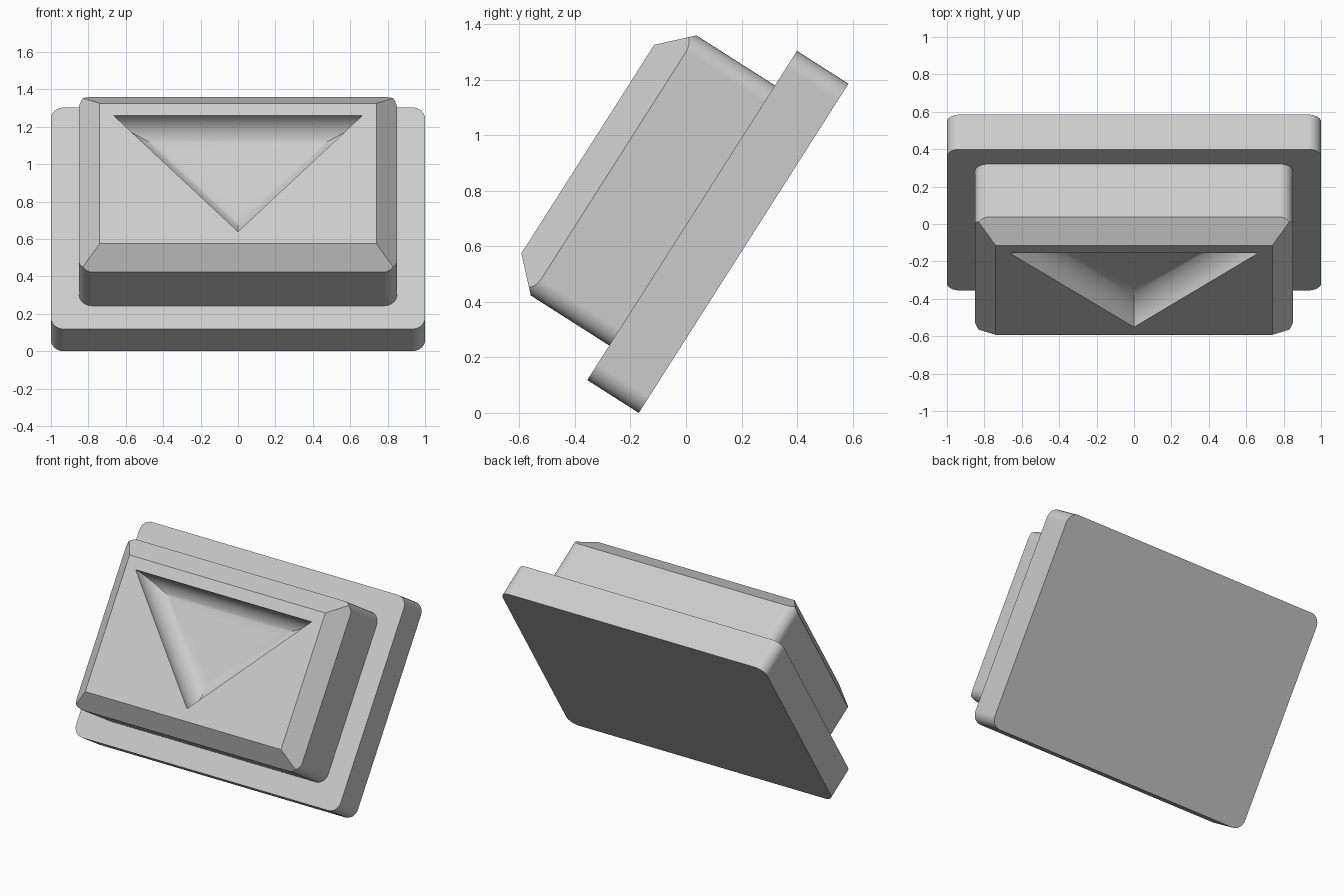
import bpy, bmesh
from math import radians, sin, cos, pi
from mathutils import Matrix, Vector

if "Cube" in bpy.data.objects:
    bpy.data.objects.remove(bpy.data.objects["Cube"], do_unlink=True)

# Everything is modelled lying flat, then tilted back by this matrix
TILT = Matrix.Translation((0, 0.2075, 0.5925)) @ Matrix.Rotation(radians(57.5), 4, 'X')
PLATE_TOP, BUTTON_TOP, CHAMFER = 0.22, 0.665, 0.11
HALF_X, HALF_Y = 0.85, 0.555

grey = bpy.data.materials.new("light_grey")
grey.use_nodes = True
grey.diffuse_color = (0.6, 0.6, 0.6, 1)
grey.node_tree.nodes["Principled BSDF"].inputs["Base Color"].default_value = (0.6, 0.6, 0.6, 1)


def make_object(name, bm):
    bmesh.ops.recalc_face_normals(bm, faces=bm.faces)
    mesh = bpy.data.meshes.new(name)
    bm.to_mesh(mesh)
    bm.free()
    mesh.materials.append(grey)
    obj = bpy.data.objects.new(name, mesh)
    bpy.context.collection.objects.link(obj)
    obj.matrix_world = TILT
    return obj


def loft(bm, rings):
    """Skin a stack of equal-sized rings and cap both ends."""
    rows = [[bm.verts.new(p) for p in ring] for ring in rings]
    n = len(rows[0])
    for a, b in zip(rows, rows[1:]):
        for i in range(n):
            bm.faces.new((a[i], a[(i + 1) % n], b[(i + 1) % n], b[i]))
    bm.faces.new(rows[0])
    bm.faces.new(rows[-1])


def rounded_slab(hx, hy, z0, z1, r=0.07, steps=8):
    outline = []
    for q, (sx, sy) in enumerate([(1, 1), (-1, 1), (-1, -1), (1, -1)]):
        for k in range(steps + 1):
            a = (q + k / steps) * pi / 2
            outline.append((sx * (hx - r) + r * cos(a), sy * (hy - r) + r * sin(a)))
    bm = bmesh.new()
    loft(bm, [[(x, y, z) for x, y in outline] for z in (z0, z1)])
    return bm


def finish(obj):
    bpy.ops.object.select_all(action='DESELECT')
    obj.select_set(True)
    bpy.context.view_layer.objects.active = obj
    for mod in list(obj.modifiers):
        bpy.ops.object.modifier_apply(modifier=mod.name)
    bpy.ops.object.shade_smooth_by_angle(angle=radians(30))
    weighted = obj.modifiers.new("weighted_normals", 'WEIGHTED_NORMAL')
    weighted.keep_sharp = True


# Back plate
finish(make_object("back_plate", rounded_slab(1.0, 0.7025, 0, PLATE_TOP)))

# Button block, its front rim sliced off at 45 degrees on four sides
bm = rounded_slab(HALF_X, HALF_Y, PLATE_TOP - 0.01, BUTTON_TOP)
for dx, dy in ((1, 0), (-1, 0), (0, 1), (0, -1)):
    point = (dx * (HALF_X - CHAMFER), dy * (HALF_Y - CHAMFER), BUTTON_TOP)
    cut = bmesh.ops.bisect_plane(bm, geom=bm.verts[:] + bm.edges[:] + bm.faces[:],
                                 dist=1e-5, plane_co=point, plane_no=(dx, dy, 1),
                                 clear_outer=True)
    rim = [e for e in bm.edges if e.is_boundary]
    bmesh.ops.holes_fill(bm, edges=rim, sides=0)
button = make_object("button", bm)

# Triangular recess: walls curve round into a flat floor
corners = [Vector(c) for c in ((-0.665, 0.368), (0.665, 0.368), (0, -0.368))]
sides = [(corners[i] - corners[i - 1]).length for i in range(3)]
# side i joins corner i-1 to corner i; the opposite corner is i+1
incentre = sum((corners[(i + 1) % 3] * sides[i] for i in range(3)), Vector((0, 0))) / sum(sides)
inradius = 0.368 - incentre.y
RADIUS, STEPS = 0.14, 14


def triangle(inset, z):
    return [(*c.lerp(incentre, inset / inradius), z) for c in corners]


rings = [triangle(0, BUTTON_TOP + 0.1)]
for k in range(STEPS + 1):
    a = k / STEPS * pi / 2
    rings.append(triangle(RADIUS * (1 - cos(a)), BUTTON_TOP - RADIUS * sin(a)))
bm = bmesh.new()
loft(bm, rings)
cutter = make_object("recess_cutter", bm)
cutter.hide_render = True

boolean = button.modifiers.new("recess", 'BOOLEAN')
boolean.operation = 'DIFFERENCE'
boolean.solver = 'EXACT'
boolean.object = cutter
bpy.context.view_layer.update()
finish(button)
bpy.data.objects.remove(cutter, do_unlink=True)
